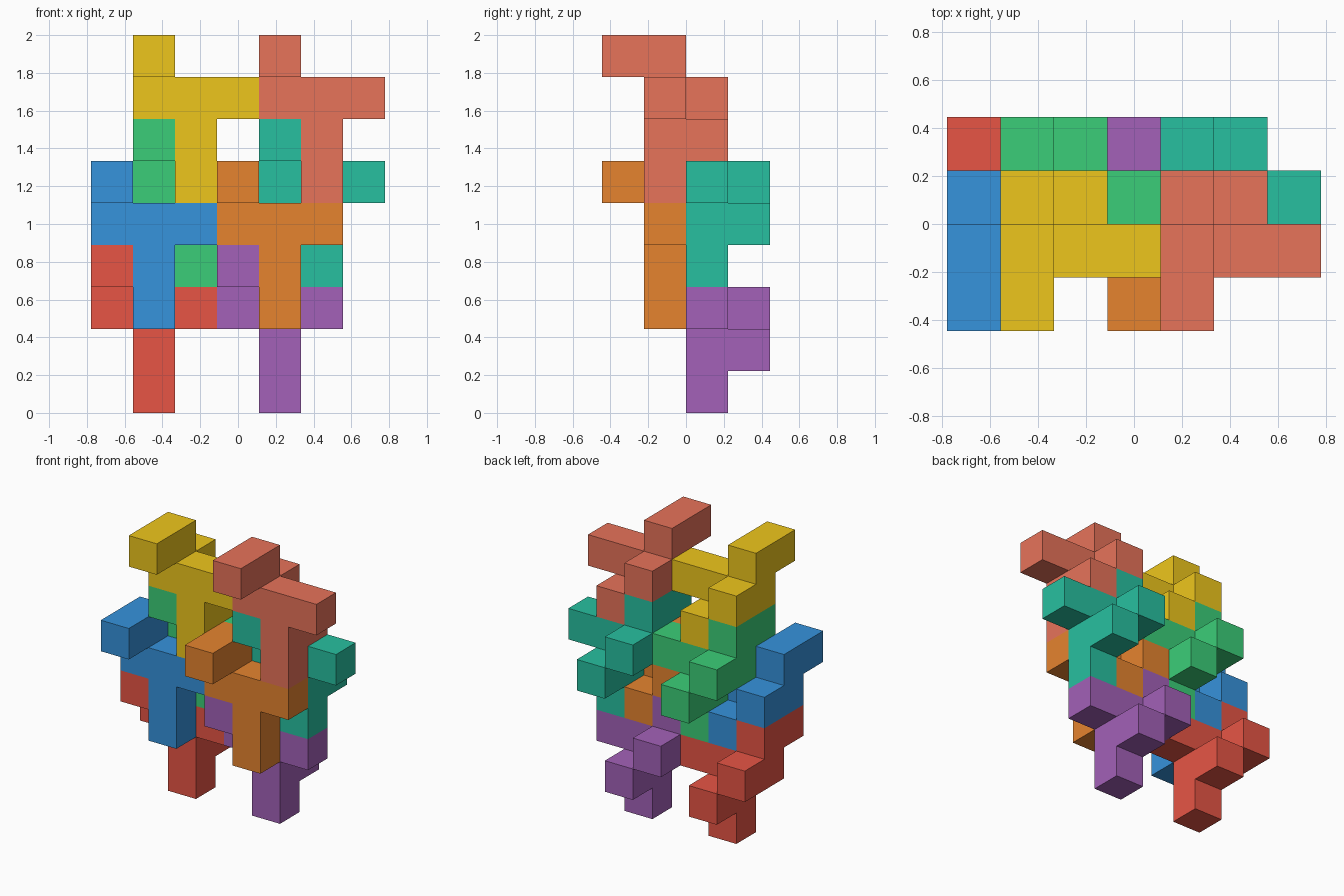
import bpy, bmesh
from mathutils import Color, Vector

if "Cube" in bpy.data.objects:
    bpy.data.objects.remove(bpy.data.objects["Cube"])

U = 2 / 9                                   # edge of one cube
ORIGIN = Vector((-3.5 * U, -2 * U, 0))      # corner of the 7 x 4 x 9 cube grid

# One puzzle piece: T shape, raised front arm, two stepped cubes at the back
PIECE = [(0, 0, 0), (1, 0, 0), (2, 0, 0), (1, 0, -1), (1, 0, -2),
         (0, 0, 1), (0, -1, 1), (0, 1, 0), (1, 1, -1)]

# Cube sides, outward, with corners counter-clockwise
SIDES = {
    (-1, 0, 0): [(0, 0, 0), (0, 0, 1), (0, 1, 1), (0, 1, 0)],
    (1, 0, 0): [(1, 0, 0), (1, 1, 0), (1, 1, 1), (1, 0, 1)],
    (0, -1, 0): [(0, 0, 0), (1, 0, 0), (1, 0, 1), (0, 0, 1)],
    (0, 1, 0): [(0, 1, 0), (0, 1, 1), (1, 1, 1), (1, 1, 0)],
    (0, 0, -1): [(0, 0, 0), (0, 1, 0), (1, 1, 0), (1, 0, 0)],
    (0, 0, 1): [(0, 0, 1), (1, 0, 1), (1, 1, 1), (0, 1, 1)],
}


def add(a, b):
    return tuple(p + q for p, q in zip(a, b))


def build_piece(name, base, rgb):
    """Skin the cubes of a piece, leaving out the faces they share."""
    cells = {add(base, c) for c in PIECE}
    bm = bmesh.new()
    verts = {}
    for cell in sorted(cells):
        for side, corners in SIDES.items():
            if add(cell, side) in cells:
                continue
            face = []
            for corner in corners:
                key = add(cell, corner)
                if key not in verts:
                    verts[key] = bm.verts.new(ORIGIN + Vector(key) * U)
                face.append(verts[key])
            bm.faces.new(face)
    # merge coplanar squares into clean flat faces
    bm.normal_update()
    bmesh.ops.dissolve_limit(bm, angle_limit=0.01, verts=bm.verts[:], edges=bm.edges[:])
    mesh = bpy.data.meshes.new(name)
    bm.to_mesh(mesh)
    bm.free()
    # screen colour (0-255) to linear material colour
    linear = Color([c / 255 for c in rgb]).from_srgb_to_scene_linear()
    mat = bpy.data.materials.new(name)
    mat.diffuse_color = (*linear, 1)
    mat.use_nodes = True
    mat.node_tree.nodes["Principled BSDF"].inputs["Base Color"].default_value = mat.diffuse_color
    mesh.materials.append(mat)
    bpy.context.collection.objects.link(bpy.data.objects.new(name, mesh))


# Eight interlocking copies, placed by the left cube of the T bar
build_piece("red_piece", (0, 2, 2), (231, 85, 69))
build_piece("purple_piece", (3, 2, 2), (163, 97, 184))
build_piece("blue_piece", (0, 1, 4), (54, 147, 220))
build_piece("orange_piece", (3, 1, 4), (230, 132, 47))
build_piece("green_piece", (1, 2, 5), (59, 206, 120))
build_piece("teal_piece", (4, 2, 5), (39, 192, 160))
build_piece("yellow_piece", (1, 1, 7), (238, 198, 28))
build_piece("salmon_piece", (4, 1, 7), (231, 115, 90))
